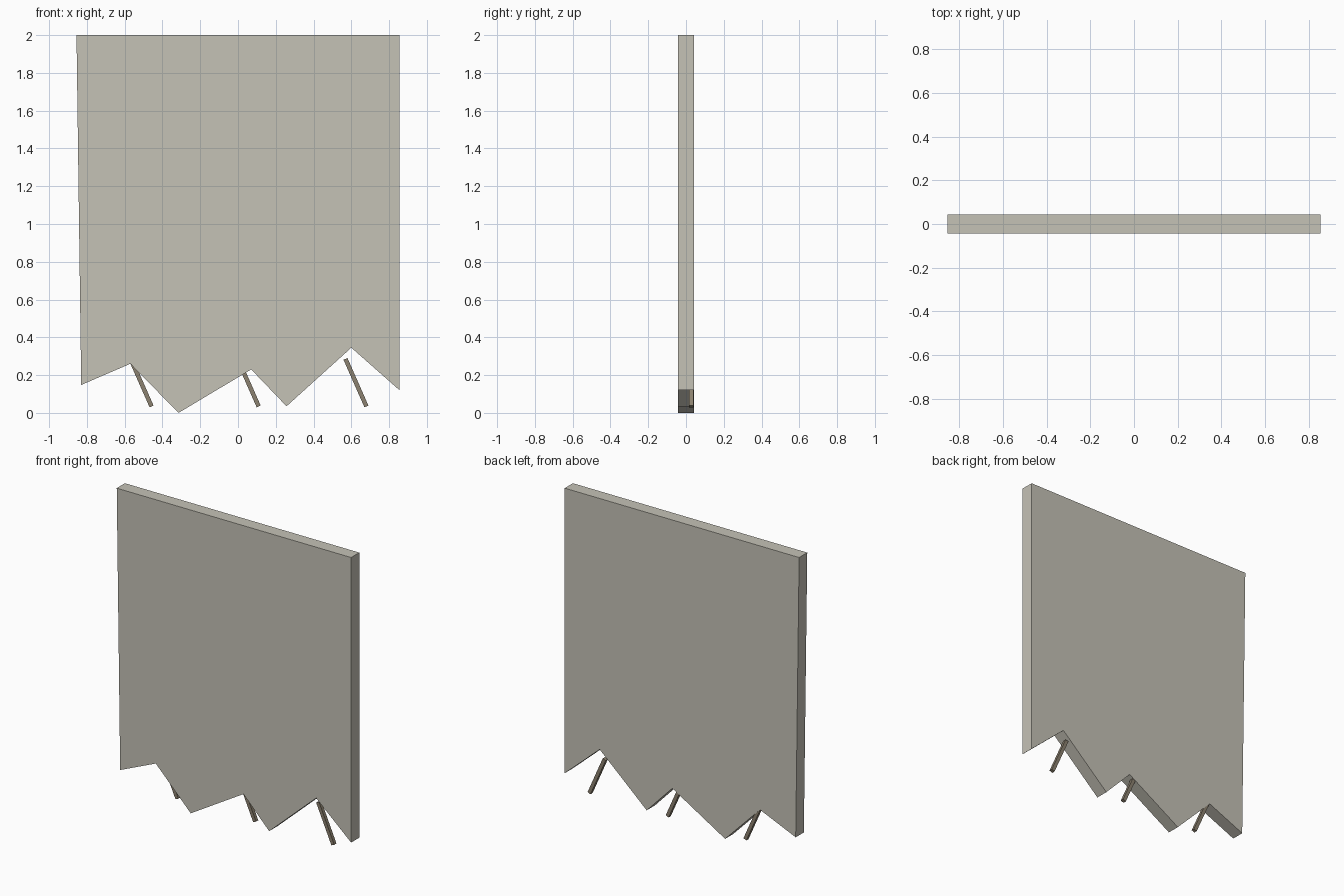
import bpy, bmesh, math
from mathutils import Matrix, Vector

if "Cube" in bpy.data.objects:
    bpy.data.objects.remove(bpy.data.objects["Cube"])

def material(name, color):
    m = bpy.data.materials.new(name)
    m.diffuse_color = (*color, 1)
    m.use_nodes = True
    m.node_tree.nodes["Principled BSDF"].inputs["Base Color"].default_value = m.diffuse_color
    return m

def finish(name, bm, mat):
    bmesh.ops.recalc_face_normals(bm, faces=bm.faces)
    me = bpy.data.meshes.new(name)
    bm.to_mesh(me)
    bm.free()
    me.materials.append(mat)
    ob = bpy.data.objects.new(name, me)
    bpy.context.collection.objects.link(ob)
    return ob

concrete = material("concrete", (0.56, 0.54, 0.47))
steel = material("rusty_steel", (0.26, 0.22, 0.16))

# Broken slab: front profile with a jagged lower edge, extruded in y
HALF = 0.0425
profile = [(-0.855, 2), (0.855, 2), (0.855, 0.12), (0.60, 0.345), (0.257, 0.035),
           (0.07, 0.23), (-0.315, 0.0), (-0.57, 0.26), (-0.83, 0.148)]
bm = bmesh.new()
face = bm.faces.new([bm.verts.new((x, -HALF, z)) for x, z in profile])
ext = bmesh.ops.extrude_face_region(bm, geom=[face])
bmesh.ops.translate(bm, vec=(0, 2 * HALF, 0),
                    verts=[v for v in ext["geom"] if isinstance(v, bmesh.types.BMVert)])
finish("broken_slab", bm, concrete)

# Slanted reinforcing bars poking out of the notches
LENGTH, SIDE = 0.275, 0.023
slant = math.atan2(0.111, 0.252)
for i, x in enumerate((-0.513, 0.054, 0.6245)):
    bm = bmesh.new()
    bmesh.ops.create_cube(bm, size=1)
    bmesh.ops.scale(bm, vec=(SIDE, SIDE, LENGTH), verts=bm.verts)
    bmesh.ops.rotate(bm, verts=bm.verts, matrix=Matrix.Rotation(-slant, 3, 'Y'))
    bmesh.ops.translate(bm, vec=Vector((x, 0.0285, 0.16)), verts=bm.verts)
    finish(f"rebar_{i + 1}", bm, steel)
